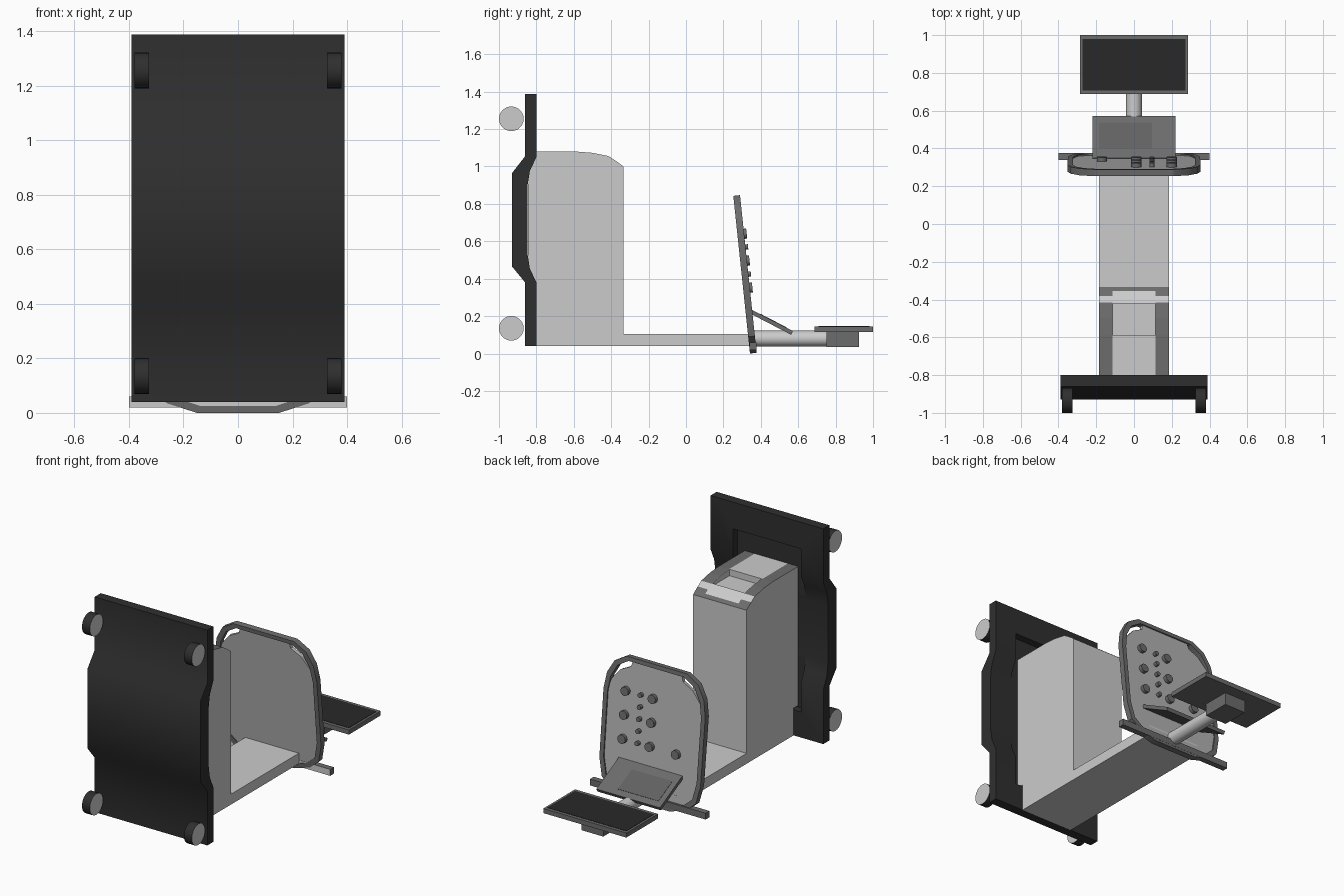
import bpy, bmesh, math
from mathutils import Vector

if "Cube" in bpy.data.objects:
    bpy.data.objects.remove(bpy.data.objects["Cube"], do_unlink=True)


def material(name, rgb):
    m = bpy.data.materials.new(name)
    m.use_nodes = True
    m.diffuse_color = (*rgb, 1)
    m.node_tree.nodes["Principled BSDF"].inputs["Base Color"].default_value = (*rgb, 1)
    return m


LIGHT = material("light_grey", (0.6, 0.6, 0.6))
PANEL = material("panel_grey", (0.45, 0.45, 0.45))
DARK = material("dark_grey", (0.15, 0.15, 0.15))
CHARCOAL = material("charcoal", (0.12, 0.12, 0.12))
BLACK = material("black", (0.028, 0.028, 0.028))
SCREEN = material("screen_black", (0.022, 0.022, 0.022))


# Mappings from profile coordinates (a, b) and depth t to space
def across(a, b, t):
    return (t, a, b)


def along(a, b, t):
    return (a, t, b)


def upward(a, b, t):
    return (a, b, t)


def on_panel(a, b, t):
    return (a, 0.342 - 0.105 * b + 0.994 * t, 0.994 * b + 0.105 * t)


def on_keypad(a, b, t):
    return (a, 0.35 + 0.887 * b + 0.46 * t, 0.235 - 0.46 * b + 0.887 * t)


def finish(name, bm, mats, rule=None, smooth=None):
    bmesh.ops.recalc_face_normals(bm, faces=bm.faces)
    if rule:
        for f in bm.faces:
            f.material_index = rule(f.calc_center_median(), f.normal)
    mesh = bpy.data.meshes.new(name)
    bm.to_mesh(mesh)
    bm.free()
    for m in mats:
        mesh.materials.append(m)
    ob = bpy.data.objects.new(name, mesh)
    bpy.context.collection.objects.link(ob)
    if smooth:
        bpy.ops.object.select_all(action='DESELECT')
        ob.select_set(True)
        bpy.context.view_layer.objects.active = ob
        bpy.ops.object.shade_smooth_by_angle(angle=math.radians(smooth))
    return ob


def extrude(name, profile, stations, place, mats, rule=None, smooth=None):
    bm = bmesh.new()
    rings = [[bm.verts.new(place(a, b, t)) for a, b in profile] for t in stations]
    n = len(profile)
    for r, s in zip(rings, rings[1:]):
        for i in range(n):
            j = (i + 1) % n
            bm.faces.new((r[i], r[j], s[j], s[i]))
    bm.faces.new(rings[0])
    bm.faces.new(rings[-1])
    return finish(name, bm, mats, rule, smooth)


def rect(a0, a1, b0, b1):
    return [(a0, b0), (a1, b0), (a1, b1), (a0, b1)]


def circle(a, b, r, n=24):
    return [(a + r * math.cos(math.tau * i / n), b + r * math.sin(math.tau * i / n))
            for i in range(n)]


def mirrored(half):
    return half + [(-a, b) for a, b in reversed(half)]


def cut(ob, cutter):
    mod = ob.modifiers.new("cut", 'BOOLEAN')
    mod.operation = 'DIFFERENCE'
    mod.solver = 'EXACT'
    mod.object = cutter
    cutter.hide_render = True
    cutter.hide_viewport = True
    cutter.display_type = 'WIRE'


# Base plate with a stepped middle and a pocket around the column
base = extrude("base_plate",
               [(-0.86, 0.04), (-0.86, 0.38), (-0.93, 0.465), (-0.93, 0.965),
                (-0.86, 1.055), (-0.86, 1.387), (-0.80, 1.387), (-0.80, 1.05),
                (-0.835, 0.975), (-0.847, 0.90), (-0.847, 0.53), (-0.835, 0.455),
                (-0.80, 0.38), (-0.80, 0.04)],
               [-0.39, 0.39], across, [BLACK], smooth=40)
cut(base, extrude("base_pocket_cutter", rect(-0.235, 0.235, 0.2, 1.22),
                  [-0.846, -0.7], along, [BLACK]))

# Wheels: dark tread, light discs
for x in (-0.353, 0.353):
    for z in (0.135, 1.255):
        side = "left" if x > 0 else "right"
        level = "upper" if z > 1 else "lower"
        extrude(f"{level}_{side}_wheel", circle(-0.934, z, 0.066),
                [x - 0.027, x + 0.027], across, [BLACK, LIGHT],
                lambda c, n: int(abs(n.x) > 0.9), smooth=30)


# Column and arm in one body, with dark strips on the rounded cap
def cap_colour(c, n):
    if c.z < 0.99 or abs(n.x) > 0.9 or n.z < 0.3:
        return 0
    if c.y > -0.355:
        return 1
    if -0.415 < c.y < -0.38:
        return 0
    return int(abs(c.x) > 0.115)


column = extrude("column",
                 [(-0.80, 0.04), (0.36, 0.04), (0.36, 0.105), (-0.335, 0.105),
                  (-0.335, 1.0), (-0.355, 1.016), (-0.38, 1.033), (-0.415, 1.056),
                  (-0.50, 1.073), (-0.59, 1.08), (-0.80, 1.08), (-0.845, 1.08),
                  (-0.845, 0.21), (-0.80, 0.21)],
                 [-0.185, -0.115, 0.115, 0.185], across, [LIGHT, DARK], cap_colour)
cut(column, extrude("cap_recess_cutter", rect(-0.112, 0.112, -0.59, -0.42),
                    [1.04, 1.2], upward, [LIGHT]))

# Control panel rim
outline = mirrored([(0.15, 0), (0.26, 0.035), (0.325, 0.09), (0.35, 0.2), (0.352, 0.62),
                    (0.335, 0.72), (0.29, 0.80), (0.21, 0.848)])
inner = [(a * 0.92, 0.424 + (b - 0.424) * 0.94) for a, b in outline]
bm = bmesh.new()
loops = [[bm.verts.new(on_panel(a, b, t)) for a, b in pts]
         for pts, t in ((outline, 0), (outline, 0.036), (inner, 0.036), (inner, 0))]
for k in range(4):
    r, s = loops[k], loops[(k + 1) % 4]
    for i in range(len(r)):
        j = (i + 1) % len(r)
        bm.faces.new((r[i], r[j], s[j], s[i]))
finish("panel_rim", bm, [DARK], smooth=30)

# Panel sheet, its upper corners cut back to leave grip openings
sheet = [(a * 0.94, 0.424 + (b - 0.424) * 0.95) for a, b in outline[:4]]
sheet += [(0.33, 0.61), (0.305, 0.69), (0.25, 0.755), (0.18, 0.79), (0.17, 0.825)]
extrude("panel_sheet", mirrored(sheet), [0.006, 0.028], on_panel, [PANEL])

# Knobs in three columns, and one apart
knobs = [(x, v, 0.027) for x in (0.2, 0.012) for v in (0.64, 0.495, 0.35)]
knobs += [(0.095, 0.35 + 0.073 * i, 0.014) for i in range(5)]
knobs.append((-0.17, 0.35, 0.027))
for i, (x, v, r) in enumerate(knobs):
    extrude(f"knob_{i + 1}", circle(x, v, r, 16), [0.025, 0.05], on_panel,
            [DARK], smooth=30)

# Cross bar with a light front face
extrude("cross_bar", rect(-0.4, 0.4, 0.02, 0.06), [0.34, 0.377], along,
        [DARK, LIGHT], lambda c, n: int(n.y < -0.9))

# Tilted keypad with its display
extrude("keypad", rect(-0.22, 0.22, 0, 0.25), [-0.022, 0], on_keypad, [DARK])
extrude("keypad_display", rect(-0.185, 0.095, 0.055, 0.21), [-0.002, 0.002],
        on_keypad, [CHARCOAL])

# Monitor on its neck
extrude("monitor_neck", circle(0, 0.08, 0.042), [0.34, 0.77], along, [LIGHT], smooth=30)
extrude("monitor_mount", rect(-0.075, 0.075, 0.75, 0.925), [0.036, 0.118], upward, [DARK])
extrude("monitor_frame", rect(-0.287, 0.287, 0.687, 1.0), [0.115, 0.144], upward, [DARK])
extrude("monitor_screen", rect(-0.273, 0.273, 0.708, 0.98), [0.142, 0.146], upward, [SCREEN])
